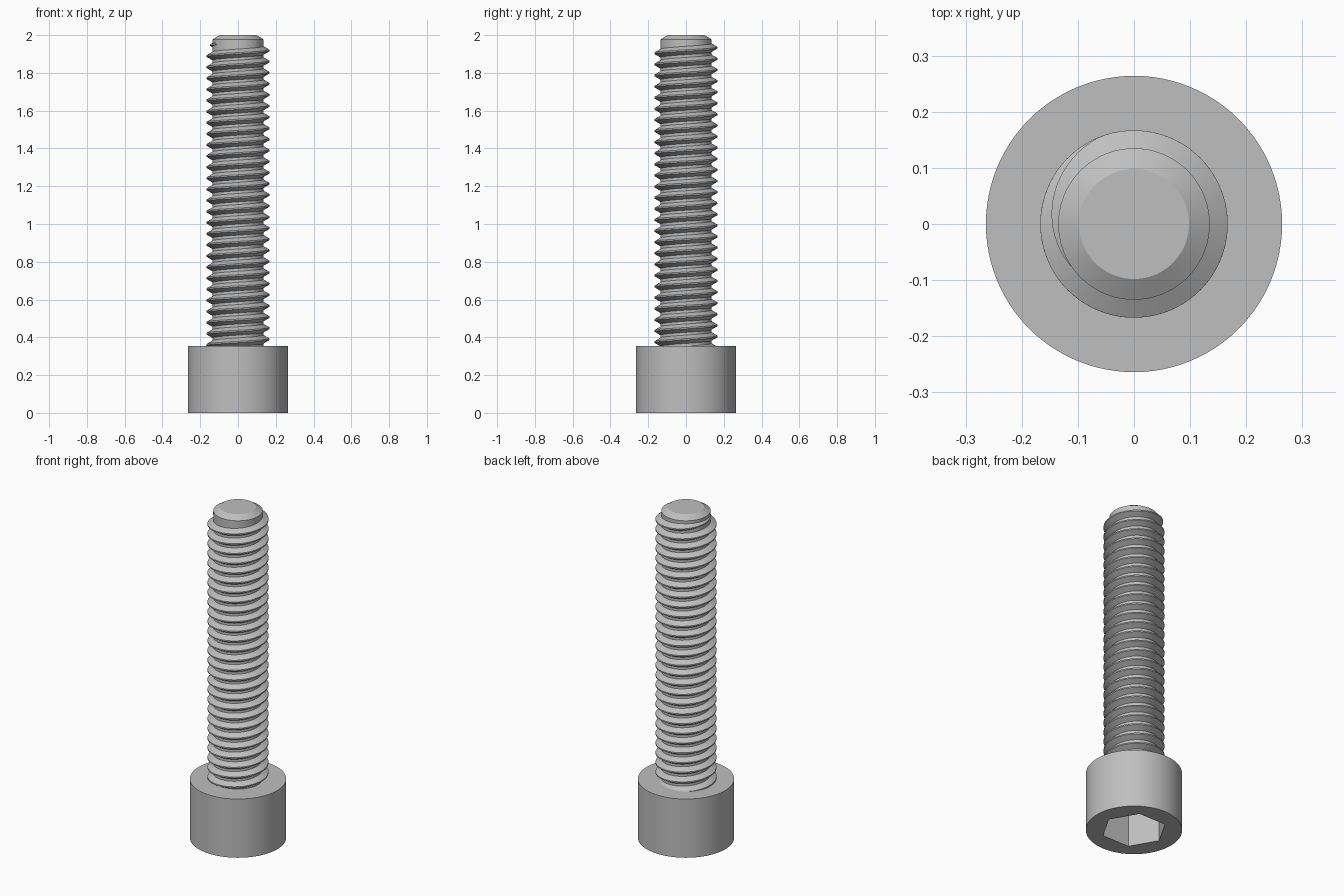
import bpy, bmesh
from math import cos, sin, pi, radians, tau

if "Cube" in bpy.data.objects:
    bpy.data.objects.remove(bpy.data.objects["Cube"])

SEG = 96
HEAD_R, HEAD_TOP = 0.264, 0.355
SOCKET_R, SOCKET_DEPTH = 0.18, 0.22
CORE_R, CREST_R, PITCH = 0.135, 0.167, 0.0588

steel = bpy.data.materials.new("grey steel")
steel.use_nodes = True
grey = (0.52, 0.52, 0.52, 1)
steel.diffuse_color = grey
steel.node_tree.nodes["Principled BSDF"].inputs["Base Color"].default_value = grey


def circle(radius, z):
    return [(radius * cos(tau * i / SEG), radius * sin(tau * i / SEG), z) for i in range(SEG)]


def hexagon(radius, z):
    """Six-sided ring sampled at the same angles as the circles."""
    points = []
    for i in range(SEG):
        a = tau * i / SEG
        r = radius * cos(pi / 6) / cos(a % (pi / 3) - pi / 6)
        points.append((r * cos(a), r * sin(a), z))
    return points


def loft(name, rings):
    """Join successive closed rings with quads and cap both ends."""
    bm = bmesh.new()
    loops = [[bm.verts.new(p) for p in ring] for ring in rings]
    for low, high in zip(loops, loops[1:]):
        n = len(low)
        for i in range(n):
            j = (i + 1) % n
            bm.faces.new((low[i], low[j], high[j], high[i]))
    bm.faces.new(loops[0])
    bm.faces.new(loops[-1])
    bmesh.ops.recalc_face_normals(bm, faces=bm.faces)
    mesh = bpy.data.meshes.new(name)
    bm.to_mesh(mesh)
    bm.free()
    mesh.materials.append(steel)
    obj = bpy.data.objects.new(name, mesh)
    bpy.context.collection.objects.link(obj)
    bpy.ops.object.select_all(action='DESELECT')
    obj.select_set(True)
    bpy.context.view_layer.objects.active = obj
    bpy.ops.object.shade_smooth_by_angle(angle=radians(20))
    return obj


# Head with a hexagonal socket in its underside
loft("socket_head", [
    hexagon(SOCKET_R, SOCKET_DEPTH),
    hexagon(SOCKET_R, 0),
    circle(HEAD_R, 0),
    circle(HEAD_R, HEAD_TOP),
])

# Shaft core with a chamfered tip
loft("shaft_core", [
    circle(CORE_R, HEAD_TOP - 0.03),
    circle(CORE_R, 1.977),
    circle(0.098, 2.0),
])

# Right-handed thread: a trapezoid ridge swept on a helix, fading at the tip
ROOT_R = CORE_R - 0.004
CREST_HALF = PITCH / 16
fade_start, fade_end = radians(112), radians(228)
steps_per_turn = 72
first = fade_end - 28.3 * tau
count = int(28.3 * steps_per_turn)
sections = []
for k in range(count + 1):
    t = first + (fade_end - first) * k / count
    z = 1.948 + PITCH * (t - pi) / tau
    fade = min(1, max(0.02, (fade_end - t) / (fade_end - fade_start)))
    height = (CREST_R - ROOT_R) * fade
    half = CREST_HALF + height * 0.577
    profile = [(ROOT_R, -half), (ROOT_R + height, -CREST_HALF),
               (ROOT_R + height, CREST_HALF), (ROOT_R, half)]
    sections.append([(r * cos(t), r * sin(t), z + dz) for r, dz in profile])
loft("screw_thread", sections)
